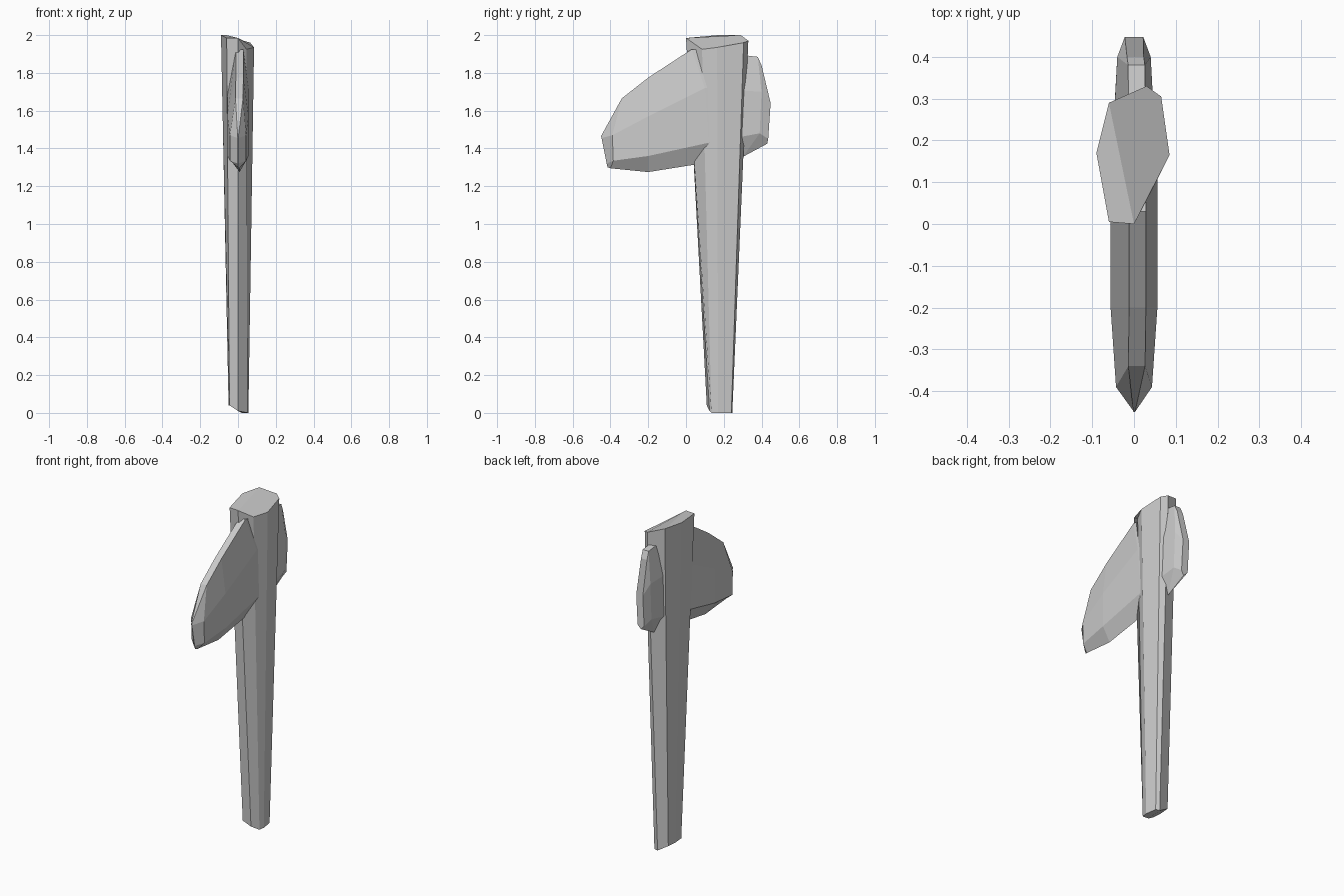
import bpy
import bmesh

# Remove the default cube
default_cube = bpy.data.objects.get("Cube")
if default_cube:
    bpy.data.objects.remove(default_cube, do_unlink=True)


def make_material(name, colour):
    material = bpy.data.materials.new(name)
    material.use_nodes = True
    material.diffuse_color = colour
    material.node_tree.nodes["Principled BSDF"].inputs["Base Color"].default_value = colour
    return material


def loft(name, rings, material, first_cap, last_cap):
    """Skin a sequence of rings; each cap lists polygons as ring indices."""
    mesh_data = bpy.data.meshes.new(name)
    bm = bmesh.new()
    loops = [[bm.verts.new(point) for point in ring] for ring in rings]
    for near, far in zip(loops, loops[1:]):
        count = len(near)
        for i in range(count):
            j = (i + 1) % count
            bm.faces.new((near[i], near[j], far[j], far[i]))
    for loop, cap in ((loops[0], first_cap), (loops[-1], last_cap)):
        for polygon in cap:
            bm.faces.new([loop[i] for i in polygon])
    bmesh.ops.recalc_face_normals(bm, faces=bm.faces[:])
    bm.to_mesh(mesh_data)
    bm.free()
    mesh_data.materials.append(material)
    part = bpy.data.objects.new(name, mesh_data)
    bpy.context.collection.objects.link(part)
    return part


def head_ring(station):
    """Seven-sided section: narrow ridge, two flat cheeks and a keel."""
    top, middle, low, bottom, half_width = station
    ridge = min(half_width, 0.02)
    lean = half_width * 0.15
    return [
        (lean - ridge, *top), (lean + ridge, *top),
        (half_width, *middle), (half_width, *low),
        (lean, *bottom),
        (-half_width, *low), (-half_width, *middle),
    ]


stone = make_material("plain grey", (0.6, 0.6, 0.6, 1.0))

# Tapered, roughly hewn handle with a slanted top
handle_bottom = [
    (-.045, .235, .04), (.02, .245, 0), (.045, .24, 0), (.055, .17, 0),
    (.05, .135, 0), (0, .125, .01), (-.045, .11, .04), (-.05, .17, .04),
]
handle_top = [
    (-.06, .29, 2), (.03, .33, 1.97), (.065, .305, 1.96), (.085, .165, 1.935),
    (.045, .085, 1.925), (0, 0, 1.985), (-.06, .005, 1.985), (-.09, .17, 2),
]
split_cap = [(0, 1, 2, 3, 4, 5), (0, 5, 6, 7)]
loft("handle", [handle_bottom, handle_top], stone, split_cap, split_cap)

# Axe head passing through the handle: (y, z) of ridge, cheek, lower cheek, keel
head_stations = [
    ((-.45, 1.465), (-.447, 1.455), (-.42, 1.32), (-.415, 1.3), .002),
    ((-.34, 1.665), (-.39, 1.47), (-.385, 1.335), (-.4, 1.295), .043),
    ((-.2, 1.775), (-.2, 1.57), (-.2, 1.36), (-.2, 1.275), .056),
    ((.03, 1.925), (.1, 1.72), (.12, 1.43), (.05, 1.315), .056),
    ((.38, 1.885), (.4, 1.7), (.39, 1.48), (.3, 1.355), .04),
    ((.4, 1.84), (.448, 1.64), (.435, 1.45), (.43, 1.425), .022),
]
end_cap = [tuple(range(7))]
loft("axe_head", [head_ring(s) for s in head_stations], stone, end_cap, end_cap)
